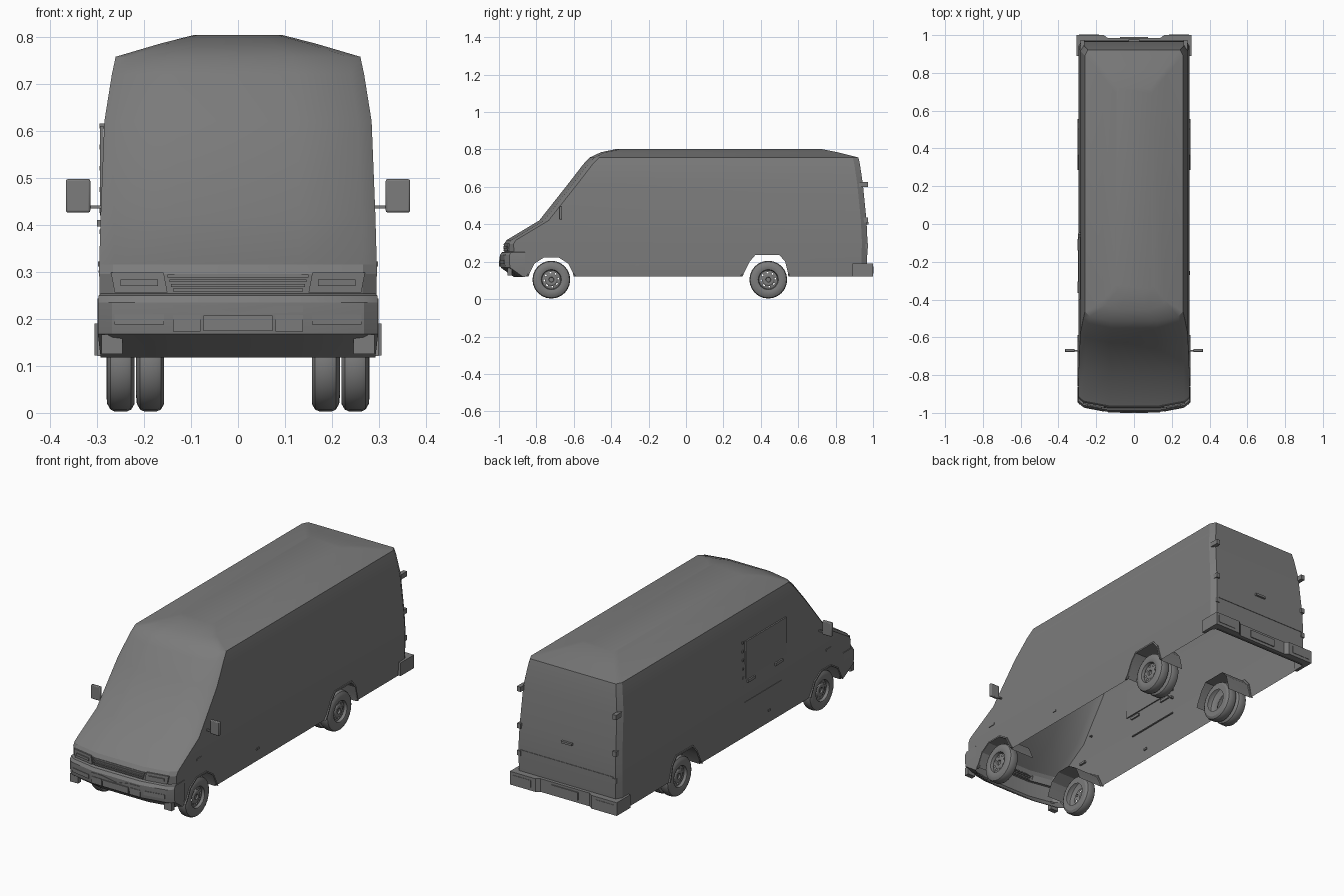
import bpy, bmesh, math

cube = bpy.data.objects.get("Cube")
if cube:
    bpy.data.objects.remove(cube, do_unlink=True)

GREY = (0.2, 0.2, 0.2, 1)
paint = bpy.data.materials.new("plain_grey")
paint.use_nodes = True
paint.diffuse_color = GREY
paint.node_tree.nodes["Principled BSDF"].inputs["Base Color"].default_value = GREY
parts = []


def add(name, verts, faces, mirror=False):
    mesh = bpy.data.meshes.new(name)
    mesh.from_pydata(verts, [], faces)
    bm = bmesh.new()
    bm.from_mesh(mesh)
    bmesh.ops.recalc_face_normals(bm, faces=bm.faces)
    bm.to_mesh(mesh)
    bm.free()
    mesh.materials.append(paint)
    ob = bpy.data.objects.new(name, mesh)
    bpy.context.collection.objects.link(ob)
    if mirror:
        ob.modifiers.new("Mirror", 'MIRROR')
    parts.append(ob)
    return ob


def prism(name, pts, axis, lo, hi, mirror=False):
    """Extrude a 2D outline along an axis; lo and hi may depend on x."""
    def put(p, h):
        h = h(p[0]) if callable(h) else h
        return {'x': (h, *p), 'y': (p[0], h, p[1]), 'z': (*p, h)}[axis]
    n = len(pts)
    verts = [put(p, lo) for p in pts] + [put(p, hi) for p in pts]
    faces = [(i, (i + 1) % n, n + (i + 1) % n, n + i) for i in range(n)]
    faces += [tuple(range(n)), tuple(range(n, 2 * n))]
    return add(name, verts, faces, mirror)


def rect(a0, a1, b0, b1):
    return [(a0, b0), (a1, b0), (a1, b1), (a0, b1)]


def box(name, x, y, z, mirror=False):
    return prism(name, rect(*x, *y), 'z', *z, mirror)


def loft(name, levels, capped):
    """Stack plan outlines given as (height, front y, back y, half width)."""
    verts, faces = [], []
    for z, yf, yb, w in levels:
        half = [(.45 * w, yf), (.9 * w, yf + .025), (w, yf + .05),
                (w, yb - .03), (.94 * w, yb)]
        verts += [(x, y, z) for x, y in half]
        verts += [(-x, y, z) for x, y in reversed(half)]
    for r in range(len(levels) - 1):
        for i in range(10):
            if capped or i not in (3, 4, 5):
                a, b = r * 10 + i, r * 10 + (i + 1) % 10
                faces.append((a, b, b + 10, a + 10))
    if capped:
        faces += [tuple(range(10)), tuple(range(len(verts) - 10, len(verts)))]
    return add(name, verts, faces)


# Body shell
body = loft("body", [
    (.12, -.92, .965, .29), (.17, -.965, .968, .293), (.295, -.972, .97, .295),
    (.315, -.96, .97, .295), (.42, -.785, .965, .292), (.62, -.627, .945, .284),
    (.72, -.55, .93, .268), (.757, -.515, .922, .26), (.785, -.455, .81, .165),
    (.803, -.37, .72, .095)], True)

# Wheel arches cut from the body, with a raised lip around each
ARCHES = {
    "front": [(-.85, .1), (-.835, .14), (-.81, .19), (-.76, .222), (-.68, .222),
              (-.63, .19), (-.605, .14), (-.595, .1)],
    "rear": [(.295, .1), (.31, .14), (.34, .2), (.37, .235), (.5, .235),
             (.53, .2), (.545, .14), (.55, .1)]}
cutters = []
for end, outline in ARCHES.items():
    cutter = prism(end + "_arch_cutter", outline, 'x', .15, .4, True)
    cutter.hide_render = True
    parts.remove(cutter)
    cutters.append(cutter)
    cut = body.modifiers.new(end + "_arch", 'BOOLEAN')
    cut.operation, cut.solver, cut.object = 'DIFFERENCE', 'EXACT', cutter
    mid = sum(p[0] for p in outline) / len(outline)
    low = [(y, max(z, .121)) for y, z in outline]
    lip = low + [(mid + (y - mid) * 1.06, z + (z - .12) * .07) for y, z in reversed(low)]
    prism(end + "_arch_lip", lip, 'x', .287, .299, True)
bpy.context.view_layer.update()
shell = bpy.data.meshes.new_from_object(
    body.evaluated_get(bpy.context.evaluated_depsgraph_get()))
body.modifiers.clear()
body.data = shell
for cutter in cutters:
    bpy.data.objects.remove(cutter, do_unlink=True)

# Open the underside and the inner ends of the arches
bm = bmesh.new()
bm.from_mesh(shell)
gone = []
for f in bm.faces:
    c = f.calc_center_median()
    under = abs(f.normal.z) > .9 and c.z < .125
    inner = abs(f.normal.x) > .9 and abs(c.x) < .16
    if under or inner:
        gone.append(f)
bmesh.ops.delete(bm, geom=gone, context='FACES')
bm.to_mesh(shell)
bm.free()

# Bumpers
loft("front_bumper", [(.118, -.92, -.83, .292), (.168, -.99, -.83, .298),
                      (.2, -.995, -.83, .298), (.235, -.995, -.83, .298),
                      (.25, -.985, -.83, .296), (.256, -.96, -.83, .29)], False)
rear_half = [(.14, .985), (.16, 1), (.305, 1), (.305, .89), (.287, .89), (.287, .955)]
prism("rear_bumper", rear_half + [(-x, y) for x, y in reversed(rear_half)], 'z', .122, .19)


def nose_plate(name, pts, base, mirror=False, depth=.006):
    """Thin plate that follows the bowed front."""
    def surface(x):
        x = abs(x)
        return base + max(0, x - .133) * .19
    prism(name, pts, 'y', lambda x: surface(x) - depth, lambda x: surface(x) + .004, mirror)


# Nose: grille, lamps, number plate
nose_plate("headlight", [(.15, .256), (.262, .256), (.27, .298), (.158, .298)], -.972, True)
nose_plate("headlight_lens", rect(.17, .25, .27, .283), -.977, True)
for i in range(4):
    z, w = .258 + i * .01, .138 + i * .004
    nose_plate("grille_slat", [(-w, z), (w, z), (w, z + .006), (-w, z + .006)], -.972)
nose_plate("turn_signal", rect(.157, .262, .188, .209), -.995, True, .003)
nose_plate("bumper_end_panel", rect(.08, .138, .173, .208), -.995, True, .003)
nose_plate("front_number_plate", rect(-.073, .073, .174, .207), -.995, depth=.005)
nose_plate("bumper_vent", [(-.138, .228), (-.08, .228), (0, .213), (.08, .228),
                           (.138, .228), (.138, .214), (0, .209), (-.138, .214)],
           -.995, depth=.003)
box("fog_lamp", (.245, .29), (-.955, -.93), (.125, .167), True)

# Mirrors
mirror_pane = box("mirror", (.314, .366), (-.678, -.662), (.426, .497), True)
bevel = mirror_pane.modifiers.new("Bevel", 'BEVEL')
bevel.width, bevel.segments = .004, 2
box("mirror_arm", (.28, .325), (-.674, -.666), (.434, .441), True)

# Side details
box("cab_door_handle", (.285, .298), (-.76, -.72), (.311, .322), True)
box("side_marker", (.288, .297), (-.27, -.25), (.18, .19), True)
for y in (-.11, -.335):
    box("sliding_door_handle", (-.3, -.285), (y - .03, y + .03), (.396, .41))
box("sliding_door_rail", (-.297, -.288), (-.36, -.05), (.298, .303))
for i in range(6):
    z = .38 + i * .045
    box("door_hinge_pin", (-.294, -.275), (-.055, -.045), (z, z + .01))
window = [(-.4, .42), (-.07, .42), (-.07, .61), (-.4, .61)]
prism("sliding_door_window", window, 'x', -.2935, -.286)

# Rear doors: hinges, handle, seam, lamps and plate
for z in (.27, .41, .6):
    box("rear_hinge", (.262, .283), (.925, .974), (z, z + .025), True)
box("rear_handle", (-.03, .03), (.955, .977), (.4, .411))
box("rear_seam", (-.265, .265), (.96, .9725), (.298, .301))
box("rear_lamp", (.185, .29), (.995, 1.002), (.138, .175), True)
box("rear_number_plate", (-.075, .075), (.98, .99), (.137, .177))


def wheel(name, outer, y, inner_tyre=False):
    """Lathed tyre and dished rim, mirrored to the other side."""
    profile = [(-.02, .012), (-.012, .014), (-.012, .028), (-.016, .034),
               (-.016, .042), (-.018, .05), (-.004, .054), (0, .066), (-.002, .085),
               (-.009, .097), (-.018, .101), (-.044, .101), (-.053, .097),
               (-.06, .085), (-.06, .058)]
    if inner_tyre:
        profile = profile[6:]
    n, m = 24, len(profile)
    verts, faces = [], []
    for i in range(n):
        a = math.tau * i / n
        verts += [(outer + x, y + r * math.cos(a), .104 + r * math.sin(a)) for x, r in profile]
        for k in range(m - 1):
            hole = not inner_tyre and k == 3 and i % 3 == 0
            if not hole:
                j = (i + 1) % n
                faces.append((i * m + k, j * m + k, j * m + k + 1, i * m + k + 1))
    if not inner_tyre:
        faces.append(tuple(i * m for i in range(n)))
    add(name, verts, faces, True)


wheel("front_wheel", .28, -.72)
wheel("rear_wheel", .28, .44)
wheel("rear_inner_tyre", .217, .44, True)

# Smooth shading with sharp creases
bpy.ops.object.select_all(action='DESELECT')
for ob in parts:
    ob.select_set(True)
bpy.context.view_layer.objects.active = body
bpy.ops.object.shade_smooth_by_angle(angle=math.radians(26))
